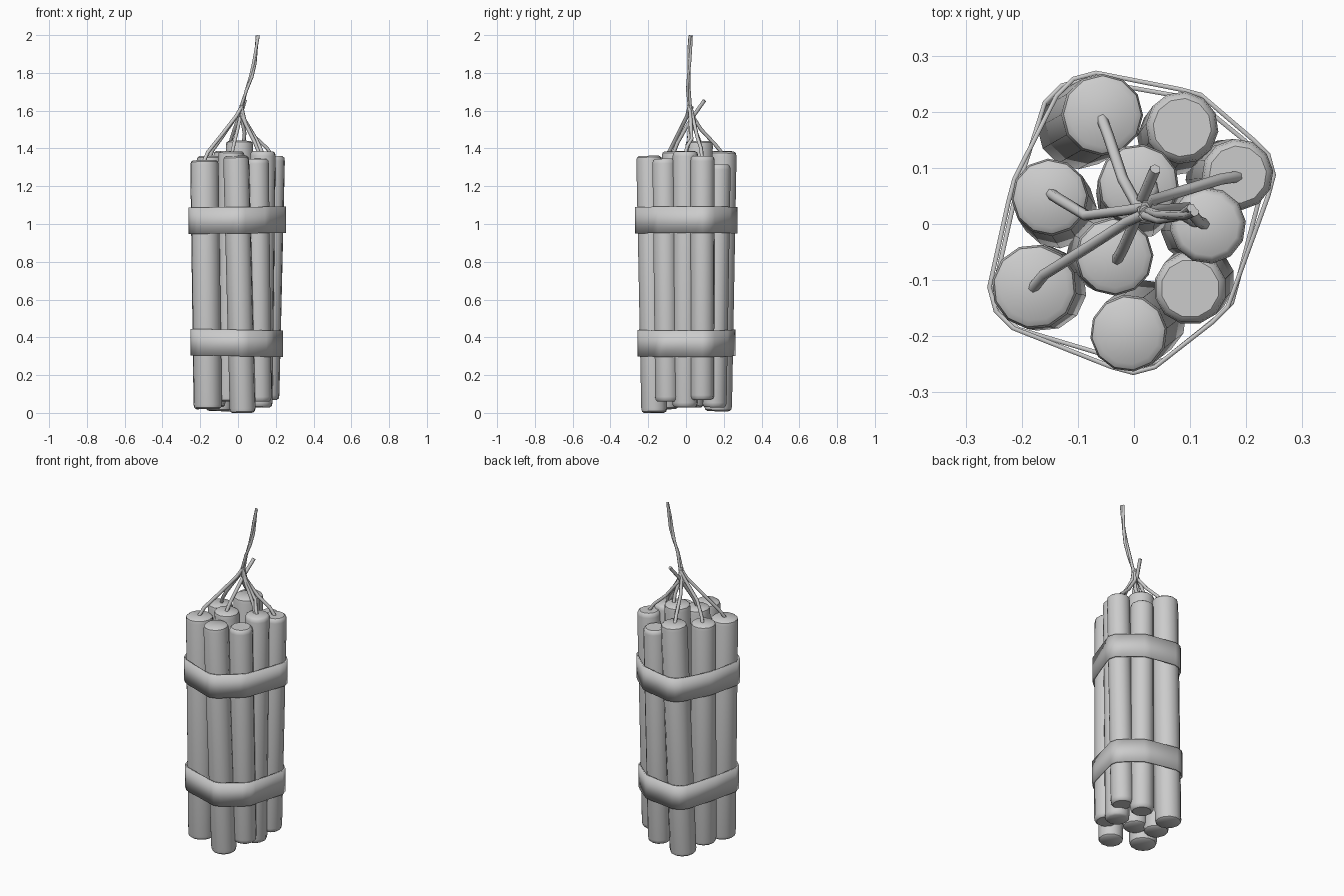
import bpy, bmesh, math
from mathutils import Vector
from mathutils.geometry import convex_hull_2d

if "Cube" in bpy.data.objects:
    bpy.data.objects.remove(bpy.data.objects["Cube"])

SIDES = 12

# sticks: bottom centre, top centre, radius
STICKS = [
    ((-0.100, 0.170, 0.01), (-0.056, 0.195, 1.385), 0.073),
    ((0.070, 0.150, 0.03), (0.086, 0.172, 1.315), 0.065),
    ((0.155, 0.085, 0.07), (0.185, 0.088, 1.360), 0.064),
    ((0.115, -0.005, 0.03), (0.132, -0.003, 1.385), 0.068),
    ((0.115, -0.100, 0.06), (0.100, -0.115, 1.345), 0.065),
    ((0.025, -0.168, 0.00), (-0.010, -0.195, 1.360), 0.069),
    ((-0.160, -0.115, 0.02), (-0.178, -0.112, 1.338), 0.076),
    ((-0.135, 0.025, 0.03), (-0.150, 0.048, 1.360), 0.069),
    ((0.005, 0.045, 0.20), (0.008, 0.070, 1.440), 0.073),
    ((-0.050, -0.050, 0.06), (-0.035, -0.058, 1.385), 0.070),
]


def finish(name, bm):
    bmesh.ops.recalc_face_normals(bm, faces=bm.faces)
    me = bpy.data.meshes.new(name)
    bm.to_mesh(me)
    bm.free()
    ob = bpy.data.objects.new(name, me)
    bpy.context.collection.objects.link(ob)
    return ob


def smooth(ob, angle):
    bpy.ops.object.select_all(action='DESELECT')
    ob.select_set(True)
    bpy.context.view_layer.objects.active = ob
    bpy.ops.object.shade_smooth_by_angle(angle=math.radians(angle))


# a stick: tube with softly rounded ends, leaning along its axis
def stick(name, bottom, top, r):
    a, b = Vector(bottom), Vector(top)
    length = (b - a).length
    rot = (b - a).to_track_quat('Z', 'Y')
    profile = [(r * 0.8, 0), (r * 0.95, 0.008), (r, 0.025),
               (r, length - 0.025), (r * 0.95, length - 0.008), (r * 0.8, length)]
    bm = bmesh.new()
    rings = []
    for pr, pz in profile:
        rings.append([bm.verts.new(a + rot @ Vector((
            pr * math.cos(math.tau * i / SIDES), pr * math.sin(math.tau * i / SIDES), pz)))
            for i in range(SIDES)])
    for lo, hi in zip(rings, rings[1:]):
        for i in range(SIDES):
            j = (i + 1) % SIDES
            bm.faces.new((lo[i], lo[j], hi[j], hi[i]))
    bm.faces.new(rings[0])
    bm.faces.new(rings[-1])
    smooth(finish(name, bm), 40)


# a band: taut strap wrapped round the outline of all sticks
def band(name, z, height, slope):
    def outline(level):
        pts = []
        for bottom, top, r in STICKS:
            a, b = Vector(bottom), Vector(top)
            c = a.lerp(b, (level - a.z) / (b.z - a.z))
            for i in range(SIDES):
                t = math.tau * i / SIDES
                pts.append(Vector((c.x + (r + 0.008) * math.cos(t),
                                   c.y + (r + 0.008) * math.sin(t))))
        return [pts[i] for i in convex_hull_2d(pts)]
    loop = outline(z)
    bm = bmesh.new()
    lo, hi = [[bm.verts.new((p.x, p.y, z + s * height / 2 + slope * p.x)) for p in loop]
              for s in (-1, 1)]
    for i in range(len(loop)):
        j = (i + 1) % len(loop)
        bm.faces.new((lo[i], lo[j], hi[j], hi[i]))
    ob = finish(name, bm)
    mod = ob.modifiers.new("thickness", 'SOLIDIFY')
    mod.thickness = 0.008
    mod.offset = 0
    smooth(ob, 30)


# a fuse: thin cord along a few points
def fuse(name, points, r=0.010):
    cu = bpy.data.curves.new(name, 'CURVE')
    cu.dimensions = '3D'
    cu.bevel_depth = r
    cu.bevel_resolution = 1
    cu.use_fill_caps = True
    sp = cu.splines.new('POLY')
    sp.points.add(len(points) - 1)
    for p, co in zip(sp.points, points):
        p.co = (*co, 1)
    ob = bpy.data.objects.new(name, cu)
    bpy.context.collection.objects.link(ob)


for n, s in enumerate(STICKS):
    stick(f"stick_{n + 1}", *s)

band("upper_band", 1.02, 0.14, 0.01)
band("lower_band", 0.37, 0.14, -0.02)

# side fuses gathered into the knot
fuse("fuse_back", [(-0.060, 0.195, 1.37), (-0.045, 0.155, 1.42), (-0.020, 0.08, 1.50),
                   (0.005, 0.035, 1.57), (0.022, 0.022, 1.63)])
fuse("fuse_front_left", [(-0.185, -0.120, 1.32), (-0.160, -0.09, 1.38), (-0.08, -0.04, 1.48),
                         (-0.01, 0.005, 1.57), (0.025, 0.02, 1.63)])
fuse("fuse_left", [(-0.150, 0.055, 1.35), (-0.135, 0.045, 1.39), (-0.085, 0.015, 1.46),
                   (-0.01, 0.025, 1.57), (0.02, 0.03, 1.62)])
fuse("fuse_right", [(0.188, 0.085, 1.35), (0.155, 0.080, 1.40), (0.09, 0.06, 1.46),
                    (0.025, 0.04, 1.55), (0.015, 0.025, 1.62)])
fuse("fuse_right_front", [(0.130, -0.003, 1.37), (0.115, 0.005, 1.41), (0.095, 0.03, 1.45),
                          (0.035, 0.025, 1.55), (0.018, 0.018, 1.62)])
fuse("fuse_right_inner", [(0.115, 0.000, 1.37), (0.09, 0.015, 1.43), (0.04, 0.02, 1.53),
                          (0.012, 0.025, 1.60)])
fuse("fuse_centre", [(0.030, 0.075, 1.43), (0.035, 0.055, 1.48), (0.02, 0.03, 1.56),
                     (0.018, 0.015, 1.63)])
fuse("fuse_loose_end", [(-0.033, -0.068, 1.37), (-0.020, -0.045, 1.43), (0.00, 0.00, 1.51),
                        (0.015, 0.045, 1.58), (0.038, 0.098, 1.655)])

# main fuse: two cords twisted together
PATH = [(0.008, 0.025, 1.57), (0.025, 0.018, 1.64), (0.045, 0.012, 1.71), (0.070, 0.014, 1.78),
        (0.086, 0.018, 1.85), (0.095, 0.020, 1.92), (0.105, 0.025, 1.998)]
for k in range(2):
    fuse(f"main_fuse_{k + 1}",
         [(x + 0.005 * math.cos(0.9 * i + math.pi * k),
           y + 0.005 * math.sin(0.9 * i + math.pi * k), z) for i, (x, y, z) in enumerate(PATH)],
         0.008)
